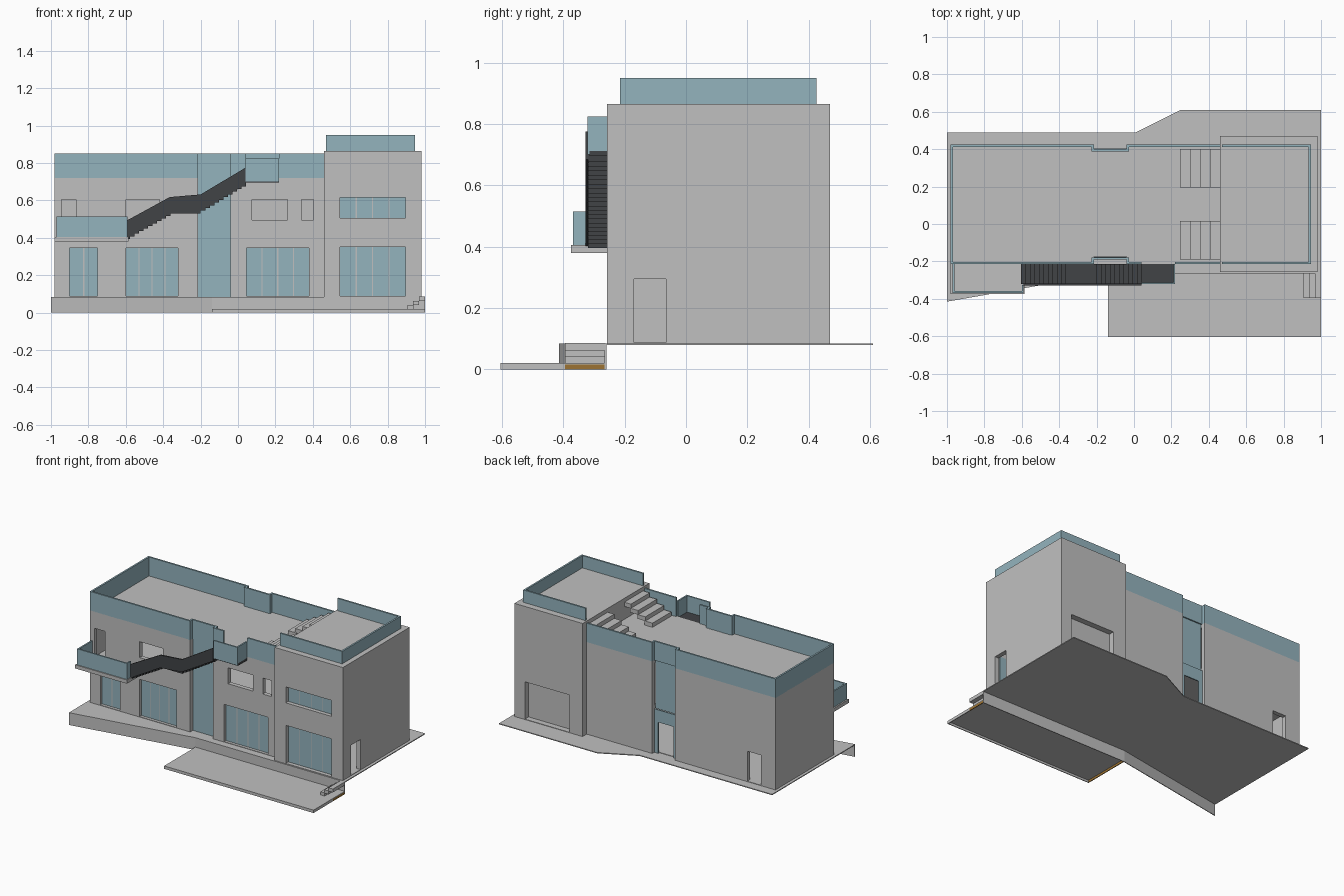
import bpy, bmesh


def mat(name, rgb):
    m = bpy.data.materials.new(name)
    m.diffuse_color = (*rgb, 1)
    return m


GREY = mat("concrete_grey", (0.527, 0.527, 0.527))
TEAL = mat("glass_teal", (0.296, 0.456, 0.515))
DARK = mat("dark_metal", (0.053, 0.056, 0.061))
BROWN = mat("ochre_edge", (0.332, 0.171, 0.032))


def finish(name, bm, m):
    bmesh.ops.recalc_face_normals(bm, faces=bm.faces)
    me = bpy.data.meshes.new(name)
    bm.to_mesh(me)
    bm.free()
    ob = bpy.data.objects.new(name, me)
    bpy.context.collection.objects.link(ob)
    if m:
        me.materials.append(m)
    return ob


def boxes(name, items, m=None):
    """items: (x0, x1, y0, y1, z0, z1)"""
    bm = bmesh.new()
    for b in items:
        r = bmesh.ops.create_cube(bm, size=1)
        for v in r["verts"]:
            for i in range(3):
                v.co[i] = b[2 * i] if v.co[i] < 0 else b[2 * i + 1]
    return finish(name, bm, m)


def prism(name, pts, vec, m):
    bm = bmesh.new()
    f = bm.faces.new([bm.verts.new(p) for p in pts])
    r = bmesh.ops.extrude_face_region(bm, geom=[f])
    bmesh.ops.translate(bm, verts=[g for g in r["geom"] if isinstance(g, bmesh.types.BMVert)], vec=vec)
    return finish(name, bm, m)


def cut(ob, items):
    c = boxes("cutter", items)
    c.hide_render = True
    md = ob.modifiers.new("cut", "BOOLEAN")
    md.operation, md.solver, md.object = "DIFFERENCE", "EXACT", c
    bpy.context.view_layer.objects.active = ob
    bpy.ops.object.modifier_apply(modifier=md.name)
    bpy.data.objects.remove(c)


def glazing(name, x0, x1, y, z0, z1, n):
    """row of panes with thin mullions between"""
    w = (x1 - x0) / n
    boxes(name, [(x0 + i * w + (0.003 if i else 0), x0 + (i + 1) * w - (0.003 if i < n - 1 else 0),
                  y, y + 0.008, z0, z1) for i in range(n)], TEAL)
    boxes(name + "_mullions", [(x0 + i * w - 0.003, x0 + i * w + 0.003, y, y + 0.008, z0, z1)
                               for i in range(1, n)], GREY)


G = 0.085            # ground floor level
R = 0.72             # main roof level
YF, YB = -0.215, 0.425
T = 0.03             # wall thickness
S0, S1 = -0.215, -0.04   # vertical glass strip

# terrace sheet with front skirt
edge = [(-1, -0.415), (-0.14, -0.265), (1, -0.265)]
prism("terrace", [(x, y, G - 0.006) for x, y in
                  edge + [(1, 0.61), (0.25, 0.61), (0.01, 0.49), (-1, 0.49)]], (0, 0, 0.006), GREY)
for i in range(2):
    (xa, ya), (xb, yb) = edge[i:i + 2]
    prism("terrace_skirt", [(xa, ya, 0), (xb, yb, 0), (xb, yb, G), (xa, ya, G)], (0, 0.005, 0), GREY)

# lower platform and its steps
boxes("platform", [(-0.14, 1, -0.605, -0.265, 0.015, 0.02), (-0.14, 1, -0.605, -0.6, 0, 0.02),
                   (0.995, 1, -0.605, -0.395, 0, 0.02)], GREY)
boxes("platform_edge", [(-0.14, -0.135, -0.6, -0.265, 0, 0.016),
                        (0.995, 1, -0.395, -0.265, 0, 0.016)], BROWN)
boxes("entry_steps", [(0.905 + 0.031 * i, 0.938 + 0.031 * i, -0.395, -0.262,
                       0.018 + 0.0217 * i, 0.0417 + 0.0217 * i) for i in range(3)], GREY)

# main wing shell
main = boxes("main_wing", [(-0.98, 0.465, YF, YB, G - 0.002, R)], GREY)
cut(main, [(-0.98 + T, 0.44, YF + T, YB - T, 0.088, 0.385),
           (-0.98 + T, 0.44, YF + T, YB - T, 0.405, 0.7)])
o, i = YF - 0.1, YF + 0.04
cut(main, [(-0.9, -0.75, o, i, 0.088, 0.345), (-0.6, -0.32, o, i, 0.088, 0.345),
           (0.045, 0.38, o, i, 0.088, 0.345),
           (-0.945, -0.865, o, i, 0.408, 0.605), (-0.6, -0.42, o, i, 0.495, 0.605),
           (0.075, 0.265, o, i, 0.495, 0.605), (0.34, 0.405, o, i, 0.495, 0.605),
           (S0, S1, o, i, 0.05, 0.8), (S0, S1, YB - 0.035, YB + 0.1, 0.05, 0.8),
           (-0.87, -0.765, YB - 0.04, YB + 0.1, 0.088, 0.295)])
glazing("left_window", -0.9, -0.75, YF + 0.02, G, 0.345, 2)
glazing("middle_window", -0.6, -0.32, YF + 0.02, G, 0.345, 4)
glazing("right_window", 0.045, 0.38, YF + 0.02, G, 0.345, 4)

# vertical glass strips, the rear one above a door
boxes("front_glass_strip", [(S0, S1, -0.185, -0.177, G, R)], TEAL)
boxes("rear_glass_strip", [(S0, S1, 0.383, 0.391, 0.385, R), (S0, S1, 0.395, 0.403, 0.3, 0.385),
                           (S0, S0 + 0.03, 0.395, 0.403, G, 0.3),
                           (S1 - 0.03, S1, 0.395, 0.403, G, 0.3)], TEAL)

# right block shell
block = boxes("right_block", [(0.46, 0.98, -0.257, 0.47, G - 0.002, 0.865)], GREY)
cut(block, [(0.49, 0.95, -0.227, 0.42, 0.088, 0.385), (0.49, 0.95, -0.227, 0.42, 0.405, 0.845)])
cut(block, [(0.545, 0.895, -0.4, -0.22, 0.088, 0.35), (0.545, 0.895, -0.4, -0.22, 0.505, 0.615),
            (0.94, 1.1, -0.17, -0.065, 0.088, 0.295),
            (0.56, 0.9, 0.43, 0.6, 0.088, 0.345)])
glazing("block_lower_window", 0.545, 0.895, -0.23, G, 0.35, 4)
glazing("block_upper_window", 0.545, 0.895, -0.23, 0.505, 0.615, 4)

# main roof parapet, stepped in at the strips and open at the stair landing
P, Z0, Z1 = 0.012, R - 0.002, 0.85
items = [(-0.98, -0.98 + P, YF, YB, Z0, Z1),
         (-0.97, S0, YF, YF + P, Z0, Z1), (S1, 0.04, YF, YF + P, Z0, Z1), (0.22, 0.46, YF, YF + P, Z0, Z1),
         (-0.97, S0, YB - P, YB, Z0, Z1), (S1, 0.46, YB - P, YB, Z0, Z1),
         (S0, S1, -0.19, -0.178, Z0, Z1), (S0, S1, 0.388, 0.4, Z0, Z1)]
for x in (S0 - P, S1):
    items += [(x, x + P, YF, -0.178, Z0, Z1), (x, x + P, 0.388, YB, Z0, Z1)]
boxes("main_parapet", items, TEAL)

# right block parapet
boxes("block_parapet", [(0.47, 0.945, YF, YF + P, 0.863, 0.95), (0.47, 0.945, YB - P, YB, 0.863, 0.95),
                        (0.945 - P, 0.945, YF, YB, 0.863, 0.95)], TEAL)

# two flights of roof steps
for y0 in (-0.19, 0.195):
    boxes("roof_steps", [(0.245 + 0.055 * k, 0.305 + 0.055 * k, y0, y0 + 0.205,
                          0.722 + 0.029 * k, 0.751 + 0.029 * k) for k in range(4)], GREY)

# balcony
boxes("balcony_slab", [(-0.98, -0.585, -0.375, YF, 0.38, 0.405)], GREY)
boxes("balcony_rail", [(-0.97, -0.59, -0.368, -0.358, 0.404, 0.515), (-0.97, -0.96, -0.36, YF, 0.404, 0.515),
                       (-0.6, -0.59, -0.36, -0.325, 0.404, 0.515)], TEAL)

# outside stair: treads, half landing, top landing, side panel
steps = []
for xa, xb, za, zb in ((-0.605, -0.365, 0.405, 0.54), (-0.2, 0.04, 0.555, 0.7)):
    w, h = (xb - xa) / 10, (zb - za) / 10
    steps += [(xa + w * k, xa + w * (k + 1) + 0.003, -0.32, YF, za + h * k - 0.01, za + h * (k + 1))
              for k in range(10)]
steps += [(-0.365, -0.2, -0.32, YF, 0.53, 0.55), (0.04, 0.22, -0.315, YF, 0.695, 0.712)]
boxes("stair_treads", steps, DARK)
prism("stair_side_panel", [(x, -0.328, z) for x, z in
                           [(-0.59, 0.4), (-0.365, 0.53), (-0.2, 0.545), (0.04, 0.685),
                            (0.04, 0.775), (-0.2, 0.632), (-0.365, 0.618), (-0.59, 0.495)]],
      (0, 0.01, 0), DARK)
boxes("landing_rail", [(0.04, 0.22, -0.322, -0.312, 0.7, 0.825), (0.21, 0.22, -0.314, YF, 0.71, 0.825)], TEAL)
